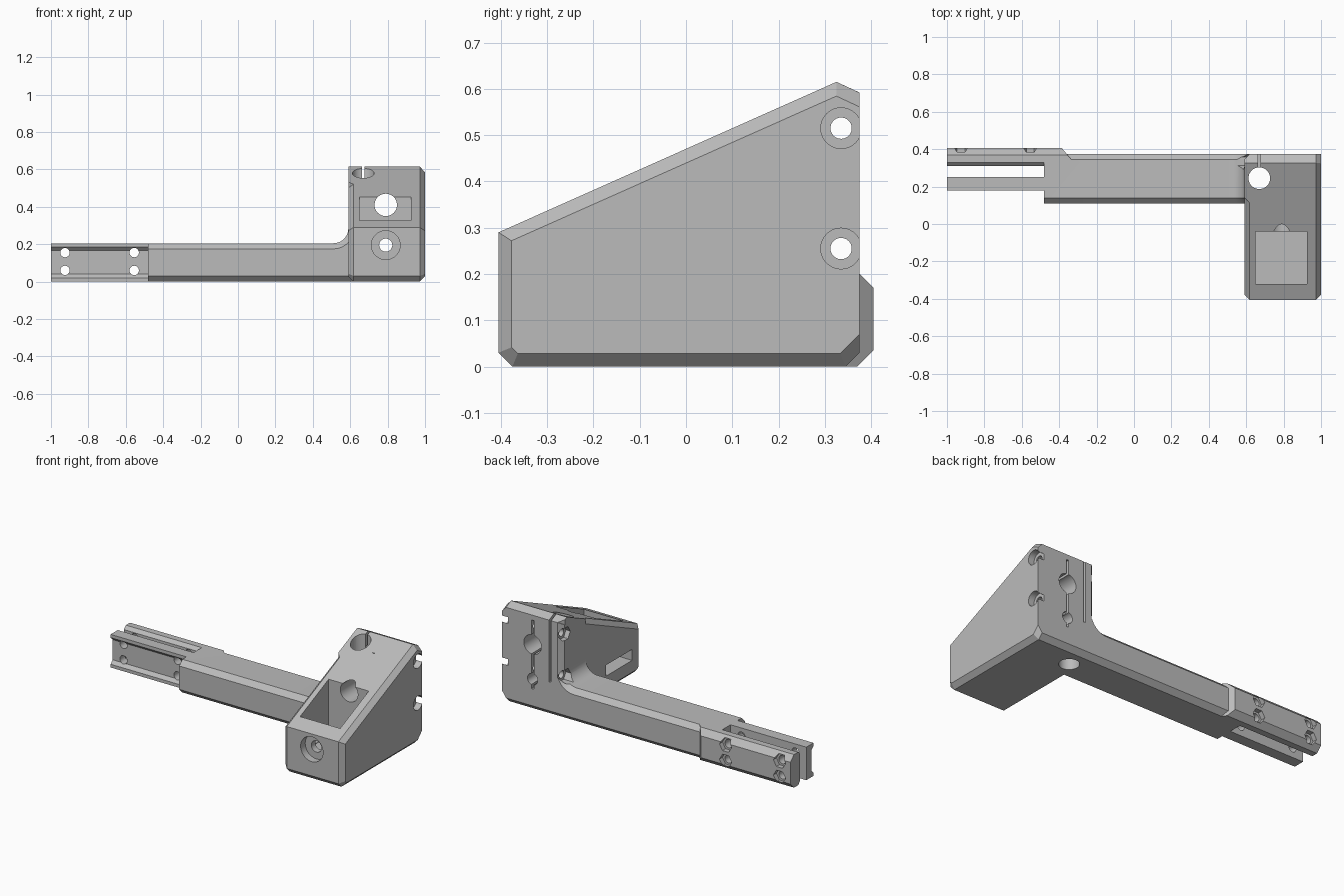
import bpy, bmesh, math

cube = bpy.data.objects.get("Cube")
if cube:
    bpy.data.objects.remove(cube, do_unlink=True)

grey = bpy.data.materials.new("plain grey")
grey.use_nodes = True
grey.diffuse_color = (0.5, 0.5, 0.5, 1)
grey.node_tree.nodes["Principled BSDF"].inputs["Base Color"].default_value = (0.5, 0.5, 0.5, 1)


def place(axis, u, v, w):
    return {"x": (w, u, v), "y": (u, w, v), "z": (u, v, w)}[axis]


def prism(name, points, axis, start, end, bevel_rule=None, size=0.03):
    """Extrude a profile along an axis and chamfer the edges picked by a rule."""
    bm = bmesh.new()
    lower = [bm.verts.new(place(axis, u, v, start)) for u, v in points]
    upper = [bm.verts.new(place(axis, u, v, end)) for u, v in points]
    bm.faces.new(lower)
    bm.faces.new(upper[::-1])
    n = len(points)
    for i in range(n):
        j = (i + 1) % n
        bm.faces.new((lower[i], upper[i], upper[j], lower[j]))
    bmesh.ops.recalc_face_normals(bm, faces=bm.faces)
    if bevel_rule:
        edges = [e for e in bm.edges if bevel_rule(*[v.co for v in e.verts])]
        bmesh.ops.bevel(bm, geom=edges, offset=size, segments=1, affect="EDGES")
    mesh = bpy.data.meshes.new(name)
    bm.to_mesh(mesh)
    bm.free()
    mesh.materials.append(grey)
    obj = bpy.data.objects.new(name, mesh)
    bpy.context.collection.objects.link(obj)
    return obj


def rod(axis, u, v, radius, start, end, sides=40):
    ring = [(u + radius * math.cos(math.tau * i / sides),
             v + radius * math.sin(math.tau * i / sides)) for i in range(sides)]
    return prism("cutter", ring, axis, start, end)


def box(x0, x1, y0, y1, z0, z1):
    return prism("cutter", [(x0, y0), (x1, y0), (x1, y1), (x0, y1)], "z", z0, z1)


def combine(target, other, operation="DIFFERENCE"):
    mod = target.modifiers.new("combine", "BOOLEAN")
    mod.operation, mod.object, mod.solver = operation, other, "EXACT"
    bpy.context.view_layer.objects.active = target
    bpy.ops.object.modifier_apply(modifier=mod.name)
    bpy.data.objects.remove(other, do_unlink=True)


# Wedge-shaped block with chamfered sides
def block_edges(a, b):
    same_cap = abs(a.x - b.x) < 0.001
    back_right = min(a.y, b.y) > 0.37 and a.x > 0.9
    return same_cap and not back_right


body = prism("bracket_body",
             [(-0.375, 0), (0.345, 0), (0.3745, 0.03), (0.3745, 0.592),
              (0.325, 0.615), (-0.405, 0.29), (-0.405, 0.03)],
             "x", 0.59, 1.0, block_edges, 0.028)

# Arm that curves up into the neck of the block
fillet = [(0.51 + 0.08 * math.cos(t), 0.285 + 0.08 * math.sin(t))
          for t in [-math.pi / 2 * i / 8 for i in range(9)]]


def arm_edges(a, b):
    same_cap = abs(a.y - b.y) < 0.001
    arm_end = max(a.x, b.x) < -0.4
    hidden = min(a.z, b.z) > 0.6 or min(a.x, b.x) > 0.7
    return same_cap and not arm_end and not hidden


arm = prism("arm", [(-0.48, 0), (0.75, 0), (0.75, 0.7), (0.59, 0.7)] + fillet + [(-0.48, 0.205)],
            "y", 0.11, 0.375, arm_edges)
combine(arm, prism("cutter", [(-0.6, 0.203), (0.325, 0.615), (0.6, 0.488), (0.6, 1.2), (-0.6, 1.2)],
                   "x", 0, 1.2))
combine(body, arm, "UNION")

# Rear prong with a slanted inner end
rear = prism("rear_prong",
             [(0.33, 0), (0.37, 0), (0.405, 0.035), (0.405, 0.17),
              (0.37, 0.205), (0.33, 0.205), (0.31, 0.185), (0.31, 0.02)],
             "x", -1, -0.385)
for v in rear.data.vertices:
    if v.co.x > -0.5:
        v.co.x += (0.405 - v.co.y) * 0.83
combine(body, rear, "UNION")

# Front prong, a channel with a lip above and below
front = prism("front_prong",
              [(0.18, 0), (0.25, 0), (0.25, 0.205), (0.18, 0.205),
               (0.18, 0.185), (0.2, 0.165), (0.2, 0.04), (0.18, 0.02)],
              "x", -1, -0.45)
combine(body, front, "UNION")

# Pocket, side window and clamp slits
cutters = [
    box(0.65, 0.925, -0.32, -0.04, 0.1, 1),
    box(0.5, 0.7, -0.315, -0.06, 0.102, 0.17),
    box(0.782, 0.798, 0.2, 0.5, 0.135, 0.56),
    box(0.663, 0.677, 0.245, 0.5, 0.21, 1),
    # Front counterbore, through hole, large bore and upright bore
    rod("y", 0.79, 0.195, 0.077, -0.5, -0.36),
    rod("y", 0.79, 0.195, 0.035, -0.5, 0.5),
    rod("y", 0.79, 0.41, 0.06, -0.1, 0.5),
    rod("z", 0.67, 0.245, 0.058, -0.5, 1),
]
# Clamp screw holes with a round head seat and a hexagonal nut seat
for z in (0.255, 0.515):
    cutters += [rod("x", 0.335, z, 0.023, 0.45, 1.2),
                rod("x", 0.335, z, 0.044, 0.96, 1.2),
                rod("x", 0.335, z, 0.044, 0.45, 0.62, 6)]
# Prong screw holes with nut seats
for x in (-0.925, -0.555):
    for z in (0.06, 0.155):
        cutters += [rod("y", x, z, 0.025, 0, 0.6, 24),
                    rod("y", x, z, 0.042, 0.375, 0.6, 6)]
for cutter in cutters:
    combine(body, cutter)

bpy.ops.object.select_all(action="DESELECT")
body.select_set(True)
bpy.context.view_layer.objects.active = body
bpy.ops.object.shade_smooth_by_angle(angle=math.radians(25))
